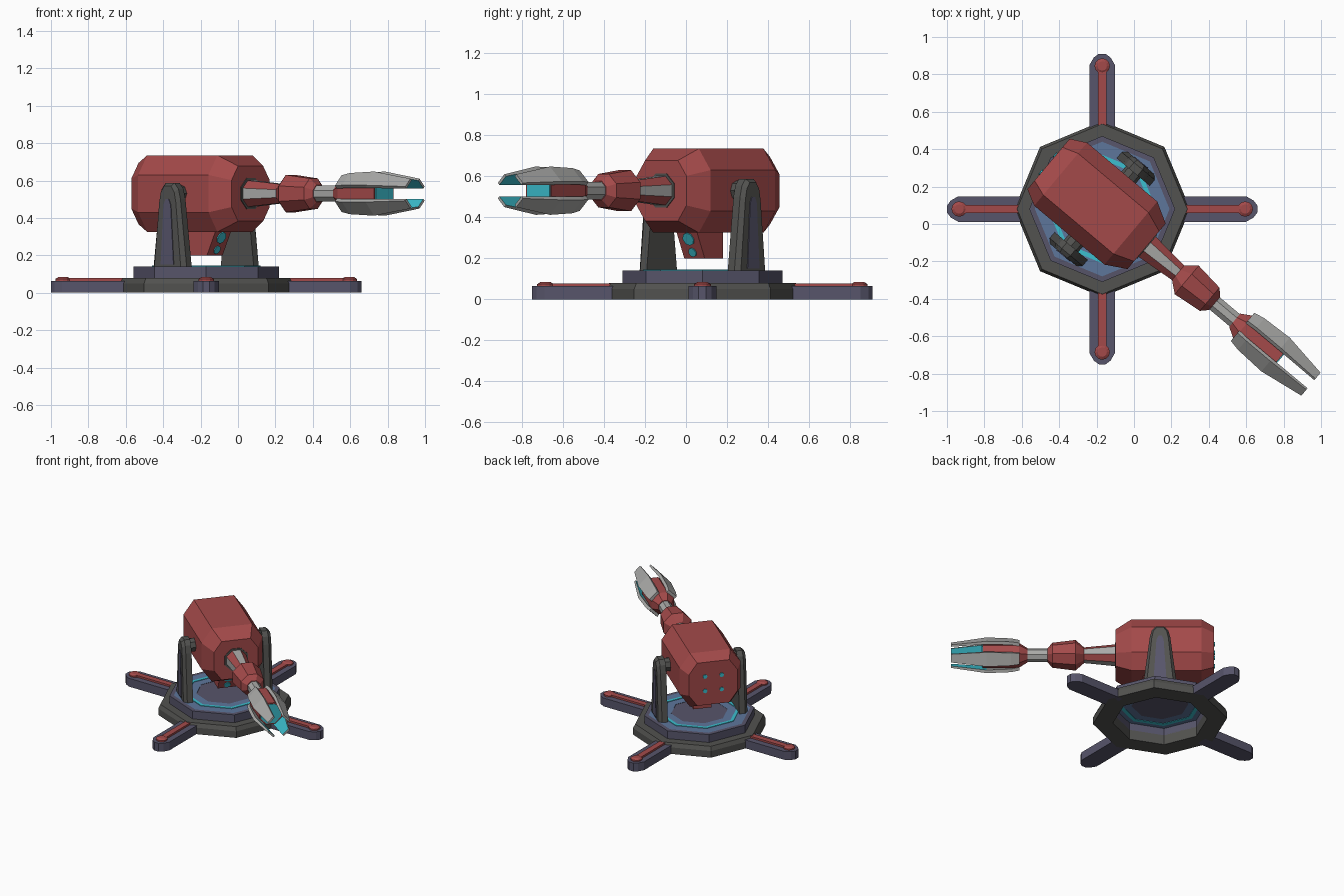
import bpy, bmesh, math
from mathutils import Matrix

if "Cube" in bpy.data.objects:
    bpy.data.objects.remove(bpy.data.objects["Cube"])

# ---------- colours ----------
def mat(name, r, g, b):
    m = bpy.data.materials.new(name)
    m.diffuse_color = (r, g, b, 1)
    m.use_nodes = True
    m.node_tree.nodes["Principled BSDF"].inputs["Base Color"].default_value = m.diffuse_color
    return m

RED = mat("red paint", .37, .068, .068)
DARK = mat("dark grey metal", .085, .085, .08)
SLATE = mat("slate metal", .095, .09, .145)
BLUE = mat("blue deck", .11, .18, .33)
CYAN = mat("cyan glow", .045, .52, .62)
LIGHT = mat("light grey metal", .40, .40, .39)

# frames: base on the floor, turret turned by 40 degrees, barrel axis along the turret's x
AXIS_Z = .53
BASE = Matrix.Translation((-.17, .08, 0))
TURRET = BASE @ Matrix.Rotation(math.radians(-40), 4, 'Z')
BARREL = TURRET @ Matrix.Translation((0, 0, AXIS_Z)) @ Matrix.Rotation(math.pi / 2, 4, 'Y')

# ---------- helpers ----------
def loft(name, rings, mats, frame, rule=None, cyclic=False):
    """Skin a list of point rings; rule(segment, side) gives the material index (caps: segment -1)."""
    bm = bmesh.new()
    vs = [[bm.verts.new(p) for p in r] for r in rings]
    n = len(rings[0])
    for s in range(len(rings) if cyclic else len(rings) - 1):
        a, b = vs[s], vs[(s + 1) % len(vs)]
        for i in range(n):
            f = bm.faces.new((a[i], a[(i + 1) % n], b[(i + 1) % n], b[i]))
            f.material_index = rule(s, i) if rule else 0
    if not cyclic:
        for r in (vs[0], vs[-1]):
            f = bm.faces.new(r)
            f.material_index = rule(-1, 0) if rule else 0
    bmesh.ops.recalc_face_normals(bm, faces=bm.faces)
    bm.transform(frame)
    me = bpy.data.meshes.new(name)
    bm.to_mesh(me)
    bm.free()
    for m in mats:
        me.materials.append(m)
    ob = bpy.data.objects.new(name, me)
    bpy.context.collection.objects.link(ob)
    return ob

def circle(r, z, n=8, start=0.0):
    return [(r * math.cos(start + math.tau * i / n), r * math.sin(start + math.tau * i / n), z)
            for i in range(n)]

def lathe(name, profile, mats, frame, rule=None, cyclic=False, n=8, start=0.0):
    return loft(name, [circle(r, z, n, start) for r, z in profile], mats, frame, rule, cyclic)

def slab(name, outline, z0, z1, m, frame):
    return loft(name, [[(x, y, z) for x, y in outline] for z in (z0, z1)], [m], frame)

# ---------- base ----------
lathe("base_plate", [(.47, 0), (.47, .05), (.455, .08), (.33, .08), (.33, 0)], [DARK], BASE, cyclic=True)
lathe("turntable_ring", [(.39, .075), (.39, .14), (.36, .141), (.20, .141), (.20, .13), (.33, .13), (.33, .075)],
      [SLATE, BLUE], BASE, lambda s, i: 1 if s in (2, 4) else 0, cyclic=True)
lathe("turntable_disc", [(.2, .13), (.2, .139)], [SLATE], BASE)
lathe("glow_ring_top", [(.29, .14), (.29, .145), (.265, .145), (.265, .14)], [CYAN], BASE, cyclic=True)
lathe("glow_ring_under", [(.29, .131), (.29, .127), (.26, .127), (.26, .131)], [CYAN], BASE, cyclic=True)

# ---------- four legs ----------
for k in range(4):
    F = BASE @ Matrix.Rotation(k * math.pi / 2, 4, 'Z')
    half = [(.40, .068), (.77, .068), (.81, .045), (.83, .018)]
    foot = half + [(x, -y) for x, y in reversed(half)]
    slab(f"leg_{k}", foot, 0, .064, SLATE, F)
    slab(f"leg_stripe_{k}", [(.44, -.022), (.765, -.022), (.765, .022), (.44, .022)], .06, .078, RED, F)
    lathe(f"leg_bolt_{k}", [(.041, .06), (.041, .074), (.025, .084)], [RED],
          F @ Matrix.Translation((.765, 0, 0)), n=12)

# ---------- side supports ----------
for s in (-1, 1):
    half = [(.115, .14), (.072, .50), (.058, .555), (.03, .588)]
    def arm_ring(v, k):
        pts = [(x * k, v, .14 + (z - .14) * (1 - (1 - k) * .2)) for x, z in half]
        return pts + [(-x, y, z) for x, y, z in reversed(pts)]
    loft(f"support_{s}", [arm_ring(s * .258, 1), arm_ring(s * .30, 1), arm_ring(s * .322, .8)], [DARK], TURRET)
    panel = [(.045, .15), (.025, .47), (.012, .50)]
    panel += [(-x, z) for x, z in reversed(panel)]
    loft(f"support_panel_{s}", [[(x, s * v, z) for x, z in panel] for v in (.318, .326)], [SLATE], TURRET)
    pivot = TURRET @ Matrix.Translation((0, s * .2, AXIS_Z)) @ Matrix.Rotation(-s * math.pi / 2, 4, 'X')
    lathe(f"pivot_{s}", [(.05, 0), (.05, .08)], [DARK], pivot)

# ---------- main body: chamfered box with tapered ends ----------
def body_ring(u, k):
    q = [(.22, .10), (.145, .205)]
    pts = q + [(-y, z) for y, z in reversed(q)]
    pts += [(-y, -z) for y, z in pts]
    return [(u, y * k, AXIS_Z + z * k) for y, z in pts]
loft("body", [body_ring(-.375, .8), body_ring(-.29, 1), body_ring(.20, 1), body_ring(.31, .72)], [RED], TURRET)
for y in (-.06, .06):
    for z in (-.055, .055):
        lathe("rear_light", [(.016, -.382), (.016, -.37)], [CYAN], BARREL @ Matrix.Translation((-z, y, 0)))

# sensor box beneath the body, with a sloping front and two lenses
loft("sensor_box", [[(-.08, y, .20), (.06, y, .20), (.12, y, .33), (-.08, y, .33)] for y in (-.065, .065)],
     [RED], TURRET)
tilt = Matrix.Rotation(math.atan2(.13, -.06) - math.pi / 2 + math.pi / 2 + math.radians(0), 4, 'Y')
for u, z, r in ((.073, .23, .024), (.104, .295, .034)):
    F = TURRET @ Matrix.Translation((u, 0, z)) @ Matrix.Rotation(math.radians(115), 4, 'Y')
    lathe("sensor_lens", [(r, -.004), (r, .006)], [CYAN], F)

# ---------- barrel ----------
E = math.pi / 8
lathe("barrel_collar", [(.09, .30), (.09, .315)], [DARK], BARREL, start=E)
lathe("barrel_root", [(.078, .30), (.052, .56)], [RED, LIGHT], BARREL, lambda s, i: i % 2, start=E)
lathe("barrel_flare", [(.055, .53), (.108, .59), (.088, .75), (.05, .785)], [RED], BARREL, start=E)
lathe("barrel_neck", [(.046, .75), (.046, .96)], [LIGHT], BARREL, start=E)
lathe("muzzle_core", [(.05, .925), (.088, .985), (.088, 1.24)], [RED], BARREL, start=E)
lathe("muzzle_glow", [(.078, 1.236), (.078, 1.245)], [CYAN], BARREL, start=E)

# four prongs on the diagonals, glowing on the inside
def prong_ring(u, a, b, t=.016):
    return [(b, a, u), (a, b, u), (a - t, b - t, u), (b - t, a - t, u)]
for k in range(4):
    loft(f"prong_{k}", [prong_ring(.98, .098, .042), prong_ring(1.04, .11, .045), prong_ring(1.21, .118, .045),
                        prong_ring(1.457, .08, .038, .010)],
         [LIGHT, CYAN], BARREL @ Matrix.Rotation(k * math.pi / 2, 4, 'Z'),
         lambda s, i: 1 if s == 2 and i == 2 else 0)
